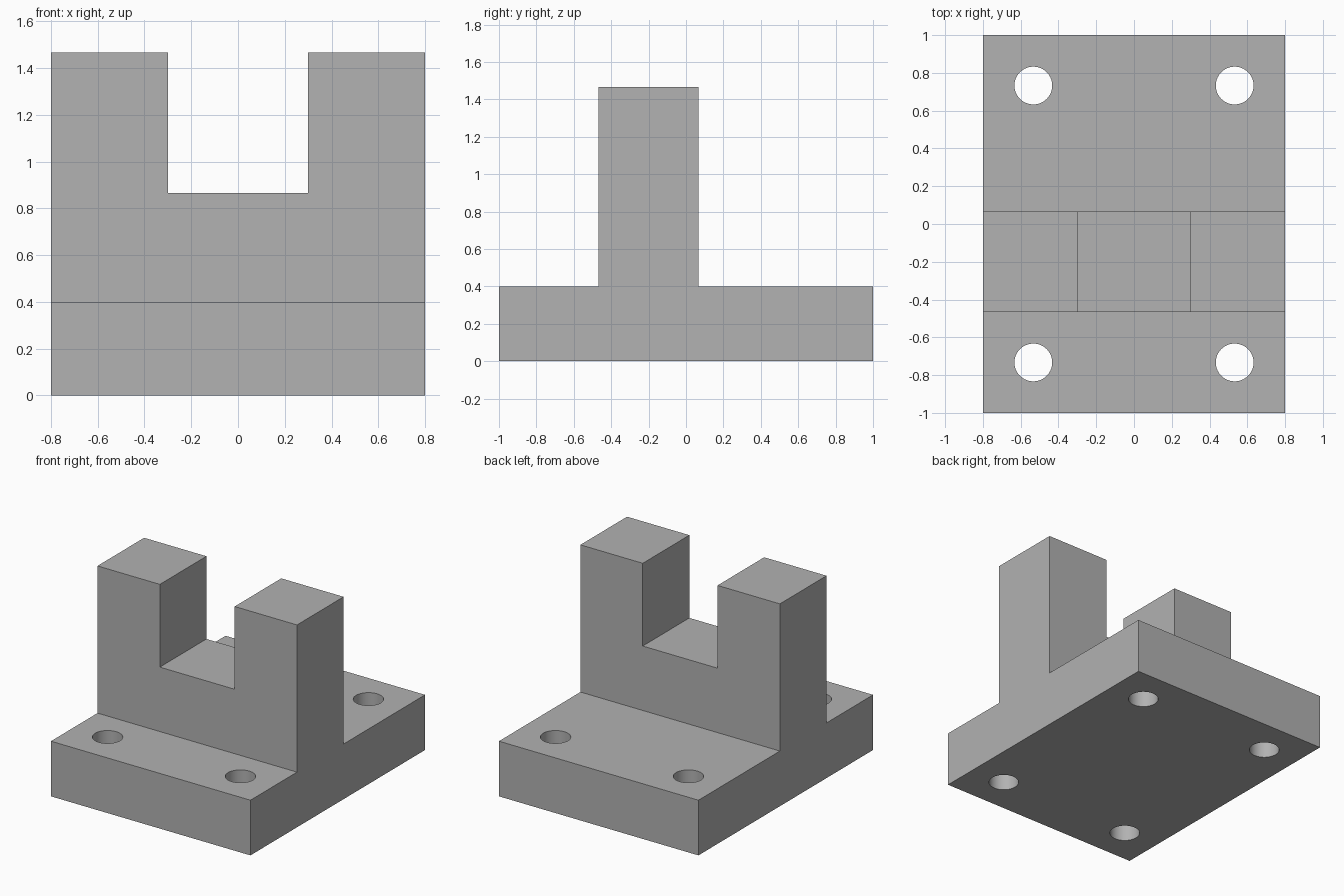
import bpy
import bmesh
from mathutils import Matrix

default_cube = bpy.data.objects.get("Cube")
if default_cube:
    bpy.data.objects.remove(default_cube, do_unlink=True)

HALF_WIDTH, HALF_DEPTH = 0.8, 1.0
BASE_TOP, NOTCH_FLOOR, WALL_TOP = 0.4, 0.867, 1.467
WALL_FRONT, WALL_BACK = -0.467, 0.067
NOTCH_HALF = 0.3
HOLE_X, HOLE_Y, HOLE_RADIUS = 0.533, 0.733, 0.1

grey = bpy.data.materials.new("plain grey")
grey.use_nodes = True
colour = (0.445, 0.445, 0.445, 1.0)
grey.diffuse_color = colour
grey.node_tree.nodes["Principled BSDF"].inputs["Base Color"].default_value = colour


def make_object(name, bm):
    bmesh.ops.recalc_face_normals(bm, faces=bm.faces)
    mesh = bpy.data.meshes.new(name)
    bm.to_mesh(mesh)
    bm.free()
    mesh.materials.append(grey)
    obj = bpy.data.objects.new(name, mesh)
    bpy.context.collection.objects.link(obj)
    return obj


def extrude_profile(name, points, half_width):
    """Extrude a (y, z) profile along x, centred on x = 0."""
    bm = bmesh.new()
    face = bm.faces.new([bm.verts.new((-half_width, y, z)) for y, z in points])
    result = bmesh.ops.extrude_face_region(bm, geom=[face])
    verts = [v for v in result["geom"] if isinstance(v, bmesh.types.BMVert)]
    bmesh.ops.translate(bm, verts=verts, vec=(2 * half_width, 0, 0))
    return make_object(name, bm)


def cut(target, cutter):
    cutter.hide_render = True
    modifier = target.modifiers.new(cutter.name, "BOOLEAN")
    modifier.operation = "DIFFERENCE"
    modifier.solver = "EXACT"
    modifier.object = cutter
    bpy.context.view_layer.objects.active = target
    bpy.ops.object.modifier_apply(modifier=modifier.name)
    bpy.data.objects.remove(cutter, do_unlink=True)


# Base plate and upright wall as one solid
bracket = extrude_profile("slotted_bracket", [
    (-HALF_DEPTH, 0), (HALF_DEPTH, 0), (HALF_DEPTH, BASE_TOP),
    (WALL_BACK, BASE_TOP), (WALL_BACK, WALL_TOP),
    (WALL_FRONT, WALL_TOP), (WALL_FRONT, BASE_TOP), (-HALF_DEPTH, BASE_TOP),
], HALF_WIDTH)

# Square notch through the wall
cut(bracket, extrude_profile("notch_cutter", [
    (-HALF_DEPTH, NOTCH_FLOOR), (HALF_DEPTH, NOTCH_FLOOR),
    (HALF_DEPTH, WALL_TOP + 1), (-HALF_DEPTH, WALL_TOP + 1),
], NOTCH_HALF))

# Four bolt holes through the base
holes = bmesh.new()
for x in (-HOLE_X, HOLE_X):
    for y in (-HOLE_Y, HOLE_Y):
        bmesh.ops.create_cone(
            holes, cap_ends=True, segments=64, radius1=HOLE_RADIUS,
            radius2=HOLE_RADIUS, depth=2 * BASE_TOP,
            matrix=Matrix.Translation((x, y, BASE_TOP / 2)))
cut(bracket, make_object("hole_cutter", holes))

# Smooth hole walls, crisp edges elsewhere
bpy.ops.object.select_all(action="DESELECT")
bracket.select_set(True)
bpy.context.view_layer.objects.active = bracket
bpy.ops.object.shade_smooth_by_angle()
